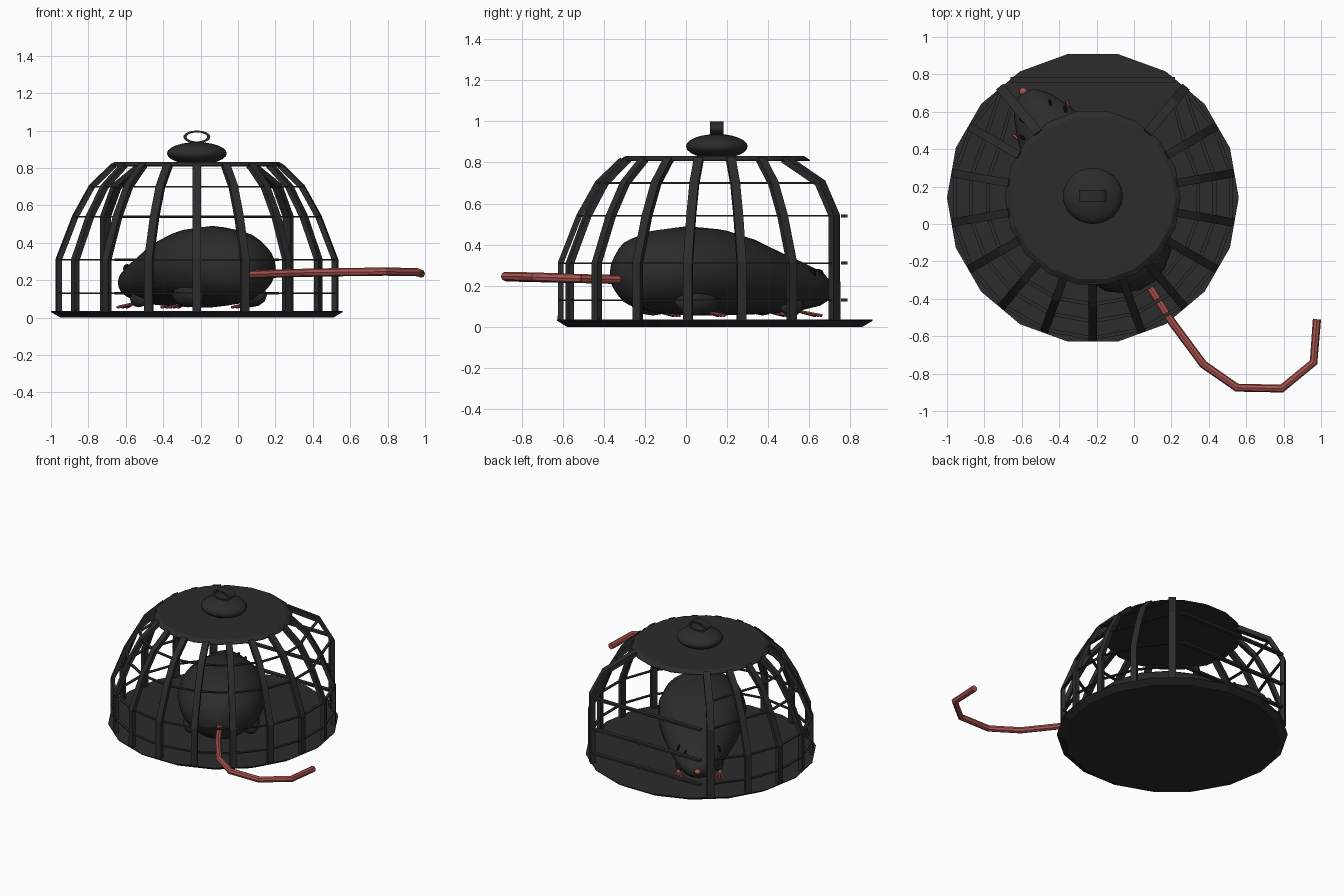
import bpy, bmesh
from math import sin, cos, pi, radians
from mathutils import Vector, Matrix

if "Cube" in bpy.data.objects:
    bpy.data.objects.remove(bpy.data.objects["Cube"])

CX, CY = -0.22, 0.14          # cage axis


def material(name, rgb):
    m = bpy.data.materials.new(name)
    m.diffuse_color = (*rgb, 1)
    m.use_nodes = True
    m.node_tree.nodes["Principled BSDF"].inputs["Base Color"].default_value = m.diffuse_color
    return m


DARK = material("dark_iron", (0.025, 0.025, 0.025))
BLACK = material("black", (0.004, 0.004, 0.004))
PINK = material("pink_skin", (0.40, 0.09, 0.08))


def finish(name, bm, mat, smooth=False):
    bmesh.ops.recalc_face_normals(bm, faces=bm.faces)
    me = bpy.data.meshes.new(name)
    bm.to_mesh(me)
    bm.free()
    me.materials.append(mat)
    for p in me.polygons:
        p.use_smooth = smooth
    ob = bpy.data.objects.new(name, me)
    bpy.context.collection.objects.link(ob)
    return ob


def loft(bm, rings):
    """Skin a list of equal-sized point rings and cap both ends."""
    vs = [[bm.verts.new(p) for p in r] for r in rings]
    n = len(vs[0])
    for a, b in zip(vs, vs[1:]):
        for i in range(n):
            j = (i + 1) % n
            bm.faces.new((a[i], a[j], b[j], b[i]))
    bm.faces.new(vs[0][::-1])
    bm.faces.new(vs[-1])


def ellipse(center, u, v, n):
    return [center + u * cos(2 * pi * i / n) + v * sin(2 * pi * i / n) for i in range(n)]


def disc(name, layers, n=18):
    bm = bmesh.new()
    loft(bm, [ellipse(Vector((CX, CY, z)), Vector((r, 0, 0)), Vector((0, r, 0)), n)
              for r, z in layers])
    return finish(name, bm, DARK)


def tube(bm, pts, r, n=8):
    pts = [Vector(p) for p in pts]
    rings = []
    for i, p in enumerate(pts):
        t = (pts[min(i + 1, len(pts) - 1)] - pts[max(i - 1, 0)]).normalized()
        u = t.cross(Vector((0, 0, 1))).normalized()
        rings.append(ellipse(p, u * r, t.cross(u) * r, n))
    loft(bm, rings)


def ellipsoid(bm, loc, size, rot=0, seg=24):
    m = Matrix.Translation(loc) @ Matrix.Rotation(rot, 4, 'Z') @ Matrix.Diagonal((*size, 1))
    bmesh.ops.create_uvsphere(bm, u_segments=seg, v_segments=seg // 2, radius=1, matrix=m)


# Floor and roof plates
disc("cage_floor", [(0.73, 0.005), (0.73, 0.0), (0.78, 0.03), (0.78, 0.035)])
disc("cage_roof", [(0.47, 0.808), (0.47, 0.812), (0.44, 0.832)])


def rib(bm, ang, profile, w=0.022, t=0.014):
    """Flat bar following a radius/height profile."""
    a = radians(ang)
    rad, tan, up = Vector((cos(a), sin(a), 0)), Vector((-sin(a), cos(a), 0)), Vector((0, 0, 1))
    rings = []
    for i, (r, z) in enumerate(profile):
        r0, z0 = profile[max(i - 1, 0)]
        r1, z1 = profile[min(i + 1, len(profile) - 1)]
        nrm = (rad * (z1 - z0) - up * (r1 - r0)).normalized() * t
        c = Vector((CX, CY, z)) + rad * r
        rings.append([c + tan * w + nrm, c - tan * w + nrm, c - tan * w - nrm, c + tan * w - nrm])
    loft(bm, rings)


# Curved ribs, leaving the doorway open at the back
RIB = [(0.75, 0.03), (0.75, 0.31), (0.66, 0.54), (0.57, 0.70), (0.45, 0.815)]
POST = [(0.76, 0.03), (0.76, 0.54), (0.67, 0.70), (0.45, 0.815)]
bm = bmesh.new()
for k in range(13):
    rib(bm, 150 + 20 * k, RIB)
finish("cage_ribs", bm, DARK)
bm = bmesh.new()
for ang in (50, 130):
    rib(bm, ang, POST, 0.025, 0.016)
finish("door_posts", bm, DARK)

# Thin hoops running round from post to post
bm = bmesh.new()
for r, z, rp in ((0.75, 0.13, 0.76), (0.75, 0.31, 0.76), (0.66, 0.54, 0.76), (0.57, 0.70, 0.67)):
    rings = []
    for k in range(15):
        a = radians(130 + 20 * k)
        q = rp if k in (0, 14) else r
        rings.append([Vector((CX + (q + dr) * cos(a), CY + (q + dr) * sin(a), z + dz))
                      for dr, dz in ((-.01, -.004), (.01, -.004), (.01, .004), (-.01, .004))])
    loft(bm, rings)
finish("cage_hoops", bm, DARK)

# Straight door bars
bm = bmesh.new()
for z in (0.13, 0.31, 0.54):
    m = Matrix.Translation((CX, 0.77, z)) @ Matrix.Diagonal((0.88, 0.03, 0.014, 1))
    bmesh.ops.create_cube(bm, size=1, matrix=m)
finish("door_bars", bm, DARK)

# Knob and hanging ring
bm = bmesh.new()
ellipsoid(bm, (CX, CY + .01, 0.878), (0.16, 0.15, 0.06))
finish("roof_knob", bm, DARK, True)
bm = bmesh.new()
rows = []
for i in range(24):
    a = 2 * pi * i / 24
    rows.append([bm.verts.new((CX + rx * cos(a), CY + .01 + dy, 0.966 + rz * sin(a)))
                 for rx, rz, dy in ((.072, .034, -.033), (.072, .034, .033),
                                    (.055, .024, .033), (.055, .024, -.033))])
for i in range(24):
    a, b = rows[i], rows[(i + 1) % 24]
    for j in range(4):
        k = (j + 1) % 4
        bm.faces.new((a[j], a[k], b[k], b[j]))
finish("hanging_ring", bm, DARK)

# Rodent placed along a diagonal axis
D, N = Vector((-0.544, 0.84, 0)), Vector((0.84, 0.544, 0))
HEAD_ROT = radians(90 + 32.9)


def at(s, side, z):
    return Vector((0.08, -0.33, z)) + D * s + N * side


# Body: (distance, half width, bottom, top)
BODY = [(0, .02, .235, .275), (.03, .12, .15, .37), (.10, .21, .10, .43), (.22, .27, .07, .47),
        (.40, .30, .055, .49), (.58, .29, .055, .475), (.75, .255, .06, .43), (.90, .21, .065, .37),
        (1.05, .16, .08, .315), (1.15, .115, .10, .275), (1.21, .065, .13, .225),
        (1.23, .02, .16, .195)]
bm = bmesh.new()
loft(bm, [ellipse(at(s, 0, (b + t) / 2), N * w, Vector((0, 0, (t - b) / 2)), 24)
          for s, w, b, t in BODY])
finish("body", bm, DARK, True)

# Legs, feet, eyes and ears in mirrored pairs
legs, feet, eyes = bmesh.new(), bmesh.new(), bmesh.new()
for sd in (-1, 1):
    ellipsoid(legs, at(.33, sd * .20, .12), (.13, .06, .065), HEAD_ROT, 12)
    ellipsoid(legs, at(.92, sd * .13, .10), (.07, .035, .045), HEAD_ROT, 12)
    for s, side in ((.42, .20), (1.02, .14)):
        for toe in (-.02, 0, .02):
            tube(feet, [at(s - .06, sd * side, .075), at(s + .05, sd * side + toe * 1.5, .055)],
                 .008, 6)
    ellipsoid(eyes, at(1.10, sd * .085, .262), (.03, .008, .02), HEAD_ROT - sd * .4, 12)
    ellipsoid(eyes, at(1.03, sd * .135, .262), (.025, .01, .025), HEAD_ROT - sd * .4, 12)
finish("legs", legs, DARK, True)
finish("feet", feet, PINK)
finish("eyes_and_ears", eyes, BLACK, True)

# Nose
bm = bmesh.new()
ellipsoid(bm, at(1.235, 0, .185), (.022, .022, .018), 0, 12)
finish("nose", bm, PINK, True)

# Tail hanging out between the bars
bm = bmesh.new()
tube(bm, [(.06, -.30, .23), (.20, -.52, .235), (.37, -.75, .24), (.55, -.875, .243),
          (.79, -.88, .246), (.96, -.74, .243), (.978, -.51, .235)], .022)
finish("tail", bm, PINK)
